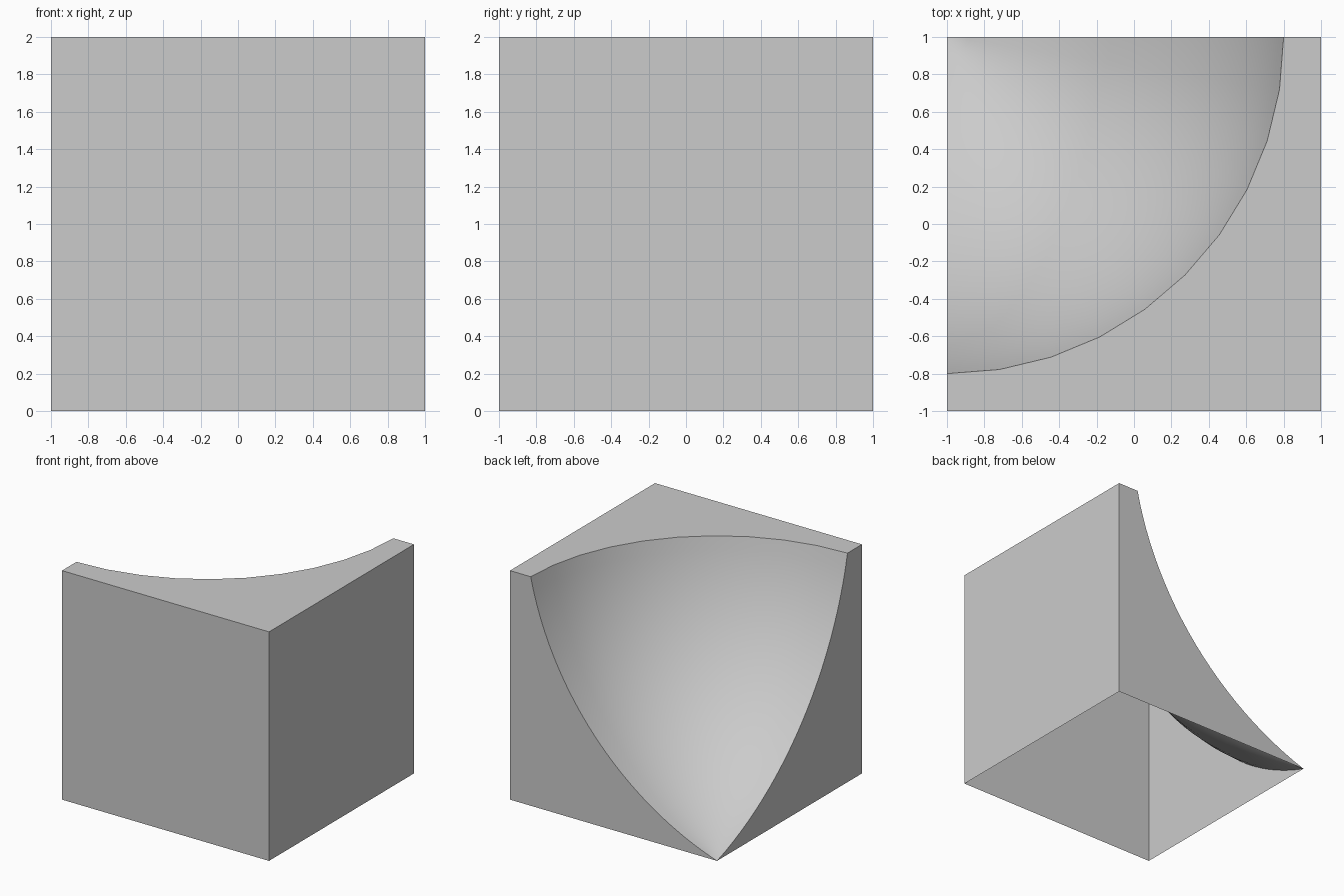
import bpy, bmesh, math

cube = bpy.data.objects.get("Cube")
if cube:
    bpy.data.objects.remove(cube, do_unlink=True)

# Single grey material
grey = bpy.data.materials.new("light_grey")
grey.use_nodes = True
colour = (0.6, 0.6, 0.6, 1)
grey.diffuse_color = colour
grey.node_tree.nodes["Principled BSDF"].inputs["Base Color"].default_value = colour

RIM, HEIGHT = 1.8, 2.0      # radius of the scoop at the top, block height
TURNS, STEPS = 10, 24       # segments around the quarter turn and up the arc


def scoop_profile():
    """Circular arc from the pointed foot up to the rim, as (radius, z)."""
    start = math.radians(18)
    chord = math.atan2(HEIGHT, RIM)
    half = chord - start
    r = math.hypot(RIM, HEIGHT) / (2 * math.sin(half))
    for i in range(1, STEPS + 1):
        a = start + 2 * half * i / STEPS
        yield (r * (math.sin(a) - math.sin(start)),
               r * (math.cos(start) - math.cos(a)))


bm = bmesh.new()

# Scooped corner: the arc turned a quarter around the back corner
foot = bm.verts.new((-1, 1, 0))
profile = list(scoop_profile())
columns = []
for t in range(TURNS + 1):
    a = math.pi / 2 * t / TURNS
    columns.append([bm.verts.new((-1 + s * math.sin(a), 1 - s * math.cos(a), z))
                    for s, z in profile])
for left, right in zip(columns, columns[1:]):
    bm.faces.new((foot, left[0], right[0])).smooth = True
    for i in range(STEPS - 1):
        bm.faces.new((left[i], left[i + 1], right[i + 1], right[i])).smooth = True

# Block corners, bottom and top
corners = [(-1, -1), (1, -1), (1, 1)]
low = [bm.verts.new((x, y, 0)) for x, y in corners]
high = [bm.verts.new((x, y, HEIGHT)) for x, y in corners]

# Outer walls, the two cut walls and the top; the underside is open
front = bm.faces.new((low[0], low[1], high[1], high[0]))
bm.faces.new((low[1], low[2], high[2], high[1]))
bm.faces.new([foot] + columns[0] + [high[0], low[0]])
bm.faces.new([foot] + columns[-1] + [high[2], low[2]])
bm.faces.new([c[-1] for c in columns] + high[::-1])

bmesh.ops.recalc_face_normals(bm, faces=bm.faces)
bm.normal_update()
if front.normal.y > 0:
    bmesh.ops.reverse_faces(bm, faces=bm.faces)

# Keep the rim of the scoop sharp
for e in bm.edges:
    e.smooth = all(f.smooth for f in e.link_faces)

mesh = bpy.data.meshes.new("scooped_corner_block")
bm.to_mesh(mesh)
bm.free()
mesh.materials.append(grey)
block = bpy.data.objects.new("scooped_corner_block", mesh)
bpy.context.collection.objects.link(block)
